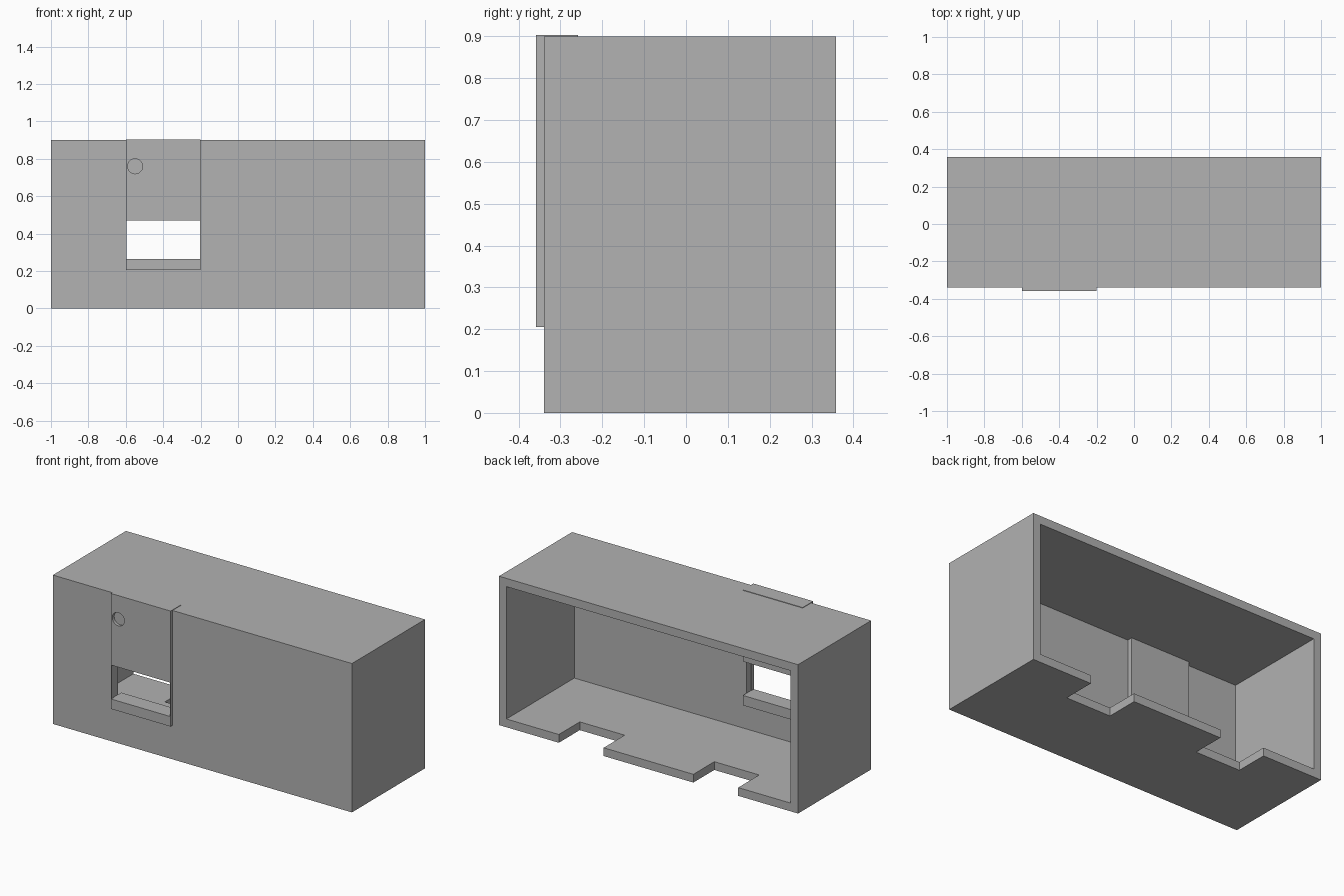
import bpy
import math
from mathutils import Vector

default = bpy.data.objects.get("Cube")
if default:
    bpy.data.objects.remove(default, do_unlink=True)

# Single neutral colour
grey = bpy.data.materials.new("mid_grey")
grey.use_nodes = True
colour = (0.445, 0.445, 0.445, 1)
grey.diffuse_color = colour
grey.node_tree.nodes["Principled BSDF"].inputs["Base Color"].default_value = colour


def box(name, x, y, z):
    """Axis-aligned box from three (low, high) ranges."""
    low, high = (Vector(p) for p in zip(x, y, z))
    bpy.ops.mesh.primitive_cube_add(size=1, location=(low + high) / 2)
    ob = bpy.context.object
    ob.name = name
    ob.scale = high - low
    bpy.ops.object.transform_apply(location=False, rotation=False, scale=True)
    ob.data.materials.append(grey)
    return ob


def cut(target, cutter):
    """Subtract the cutter, then discard it."""
    mod = target.modifiers.new("cut", "BOOLEAN")
    mod.operation = "DIFFERENCE"
    mod.solver = "EXACT"
    mod.object = cutter
    bpy.context.view_layer.objects.active = target
    bpy.ops.object.modifier_apply(modifier=mod.name)
    bpy.data.objects.remove(cutter, do_unlink=True)


HEIGHT, WALL = 0.9, 0.05
FRONT, BACK = -0.34, 0.358
PLATE_FRONT, PLATE_BACK = -0.358, -0.258
DOOR_X = (-0.6, -0.2)

# Case with an open back
case = box("case", (-1, 1), (FRONT, BACK), (0, HEIGHT))
cut(case, box("cavity", (-1 + WALL, 1 - WALL), (FRONT + WALL, BACK + WALL),
              (WALL, HEIGHT - WALL)))

# Two notches in the rear edge of the floor
for side in (-1, 1):
    xs = sorted((side * 0.3, side * 0.6))
    cut(case, box("notch", xs, (BACK - 0.2, BACK + WALL), (-WALL, WALL * 2)))

# Opening through the front wall, behind the sill and door
cut(case, box("opening", DOOR_X, (FRONT - WALL, FRONT + 2 * WALL), (0.235, 0.6)))

# Sliding door above the opening, passing through the top
door = box("door", DOOR_X, (PLATE_FRONT, PLATE_BACK), (0.47, 0.903))

# Round finger recess in the door
bpy.ops.mesh.primitive_cylinder_add(vertices=40, radius=0.04, depth=0.04,
                                    location=(-0.55, PLATE_FRONT, 0.76),
                                    rotation=(math.pi / 2, 0, 0))
cut(door, bpy.context.object)

# Sill below the opening
box("sill", DOOR_X, (PLATE_FRONT, PLATE_BACK), (0.205, 0.265))

# Thin guides joining sill and door at each side
for name, x in (("right_guide", DOOR_X[0]), ("left_guide", DOOR_X[1] - 0.003)):
    box(name, (x, x + 0.003), (PLATE_FRONT, FRONT + 0.005), (0.25, 0.48))
